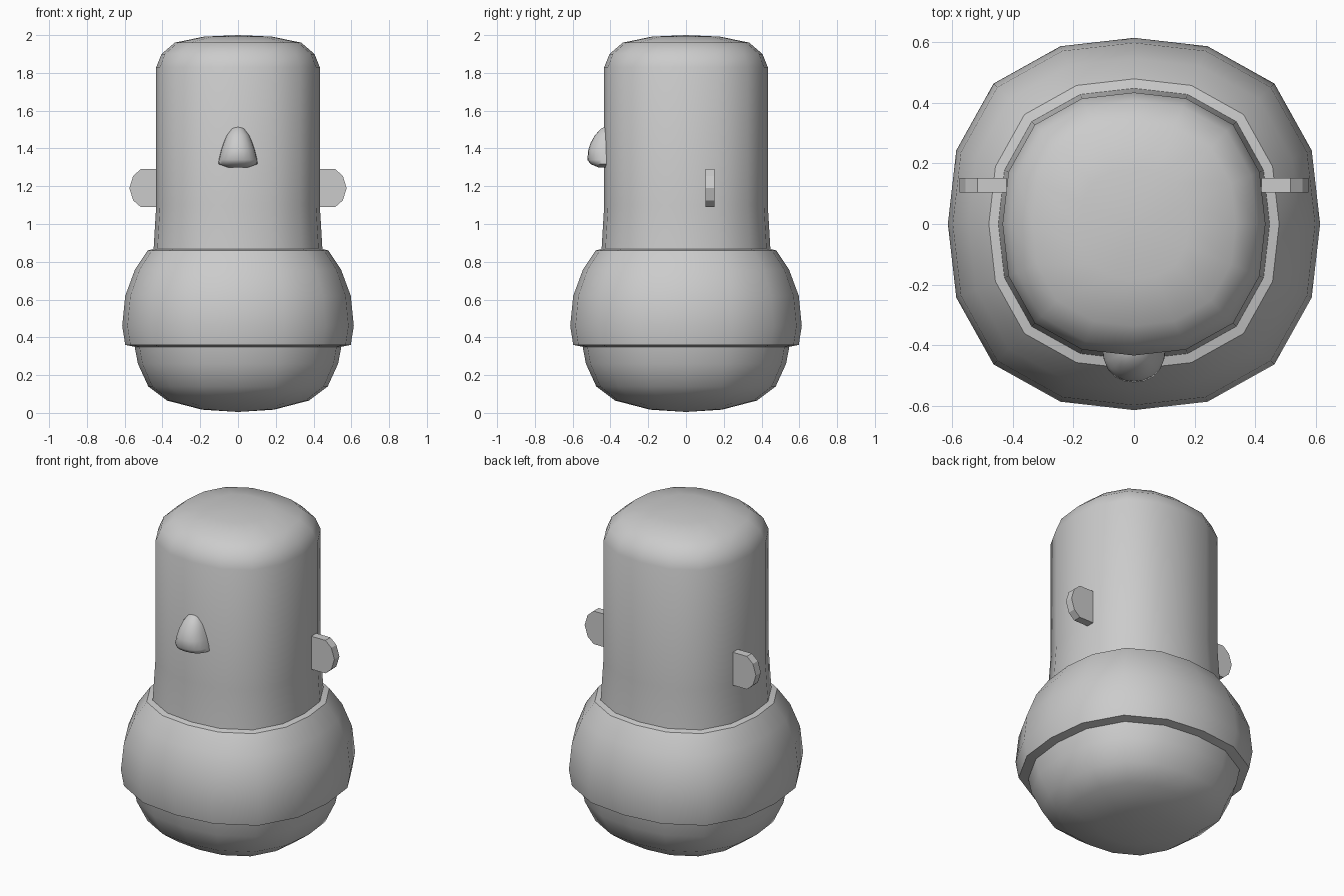
import bpy, bmesh, math

if "Cube" in bpy.data.objects:
    bpy.data.objects.remove(bpy.data.objects["Cube"])


def finish(name, bm, angle=35):
    bmesh.ops.recalc_face_normals(bm, faces=bm.faces)
    me = bpy.data.meshes.new(name)
    bm.to_mesh(me)
    bm.free()
    ob = bpy.data.objects.new(name, me)
    bpy.context.collection.objects.link(ob)
    bpy.ops.object.select_all(action='DESELECT')
    bpy.context.view_layer.objects.active = ob
    ob.select_set(True)
    if angle:
        bpy.ops.object.shade_smooth_by_angle(angle=math.radians(angle))
    return ob


def loft(name, rings, sides=16, square=0.067, half=False, cy=0.0, angle=35):
    """Stack slightly squared rings (z, x radius, y radius); zero radius = pole."""
    bm = bmesh.new()
    sweep = math.pi if half else 2 * math.pi
    count = sides + 1 if half else sides
    prev = None
    for z, rx, ry in rings:
        if rx == 0:
            cur = [bm.verts.new((0, cy, z))]
        else:
            cur = []
            for i in range(count):
                a = math.pi + sweep * i / sides
                k = 1 + square * (1 - math.cos(4 * a)) / 2
                cur.append(bm.verts.new((rx * k * math.cos(a), cy + ry * k * math.sin(a), z)))
        if prev:
            for i in range(sides):
                j = (i + 1) % count
                if len(prev) == 1:
                    bm.faces.new((prev[0], cur[i], cur[j]))
                elif len(cur) == 1:
                    bm.faces.new((prev[i], prev[j], cur[0]))
                else:
                    bm.faces.new((prev[i], prev[j], cur[j], cur[i]))
        prev = cur
    return finish(name, bm, angle)


def round_loft(name, profile, angle=35):
    return loft(name, [(z, r, r) for r, z in profile], angle=angle)


# Rounded lower body
round_loft("lower_body", [(0, .005), (.19, .017), (.375, .065), (.475, .14),
                          (.53, .26), (.547, .35)], 50)

# Bulging middle with a ledge beneath
round_loft("shirt", [(.547, .35), (.597, .36), (.613, .46), (.597, .62),
                     (.545, .76), (.478, .86), (.445, .868)], 40)

# Tall head with a domed top
round_loft("head", [(.447, .865), (.433, 1.1), (.433, 1.83), (.405, 1.9),
                    (.335, 1.96), (.18, 1.992), (0, 2.0)], 50)

# Teardrop nose, open where it meets the head
loft("nose", [(1.297, 0, 0), (1.3, .055, .05), (1.317, .104, .09),
              (1.34, .102, .107), (1.39, .09, .103), (1.43, .077, .09),
              (1.47, .06, .067), (1.505, .033, .035), (1.52, 0, 0)],
     sides=10, square=.04, half=True, cy=-.415, angle=60)

# Flat side ears
outline = [(.42, 1.29), (.515, 1.29), (.555, 1.255), (.575, 1.19),
           (.555, 1.125), (.515, 1.09), (.42, 1.09)]
for side, name in ((-1, "ear_left"), (1, "ear_right")):
    bm = bmesh.new()
    face = bm.faces.new([bm.verts.new((side * x, .103, z)) for x, z in outline])
    ext = bmesh.ops.extrude_face_region(bm, geom=[face], use_keep_orig=True)
    moved = [v for v in ext["geom"] if isinstance(v, bmesh.types.BMVert)]
    bmesh.ops.translate(bm, verts=moved, vec=(0, .048, 0))
    finish(name, bm, 0)
